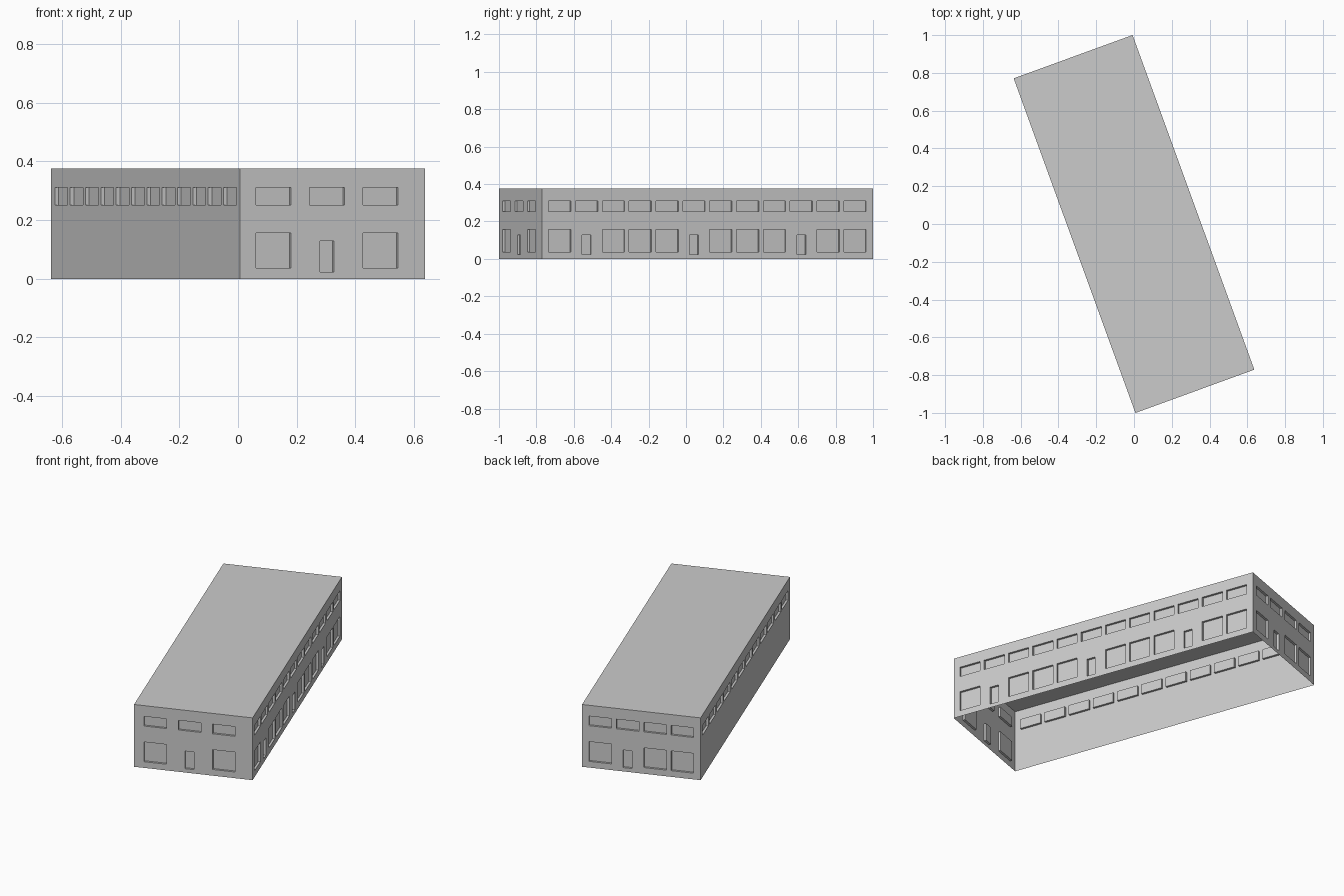
import bpy, bmesh, math

if "Cube" in bpy.data.objects:
    bpy.data.objects.remove(bpy.data.objects["Cube"])

W, L, H = 0.67, 1.885, 0.375      # building width, length, height
TURN = math.radians(20)           # building sits turned on its plot
DEPTH = 0.013                     # recess of windows and doors
UPPER, BIG, DOOR = (0.127, 0.252, 0.310), (0.127, 0.037, 0.156), (0.051, 0.023, 0.129)


def make_object(name, bm, angle):
    bmesh.ops.remove_doubles(bm, verts=bm.verts, dist=1e-5)
    mesh = bpy.data.meshes.new(name)
    bm.to_mesh(mesh)
    bm.free()
    obj = bpy.data.objects.new(name, mesh)
    obj.rotation_euler.z = angle
    bpy.context.collection.objects.link(obj)


def wall(name, length, dist, quarter, start, step, count, ground):
    """Thin wall with recessed openings; ground is one letter per bay: B window, D door."""
    holes = []
    for i in range(count):
        c = -length / 2 + start + i * step
        kinds = [UPPER] + ([{'B': BIG, 'D': DOOR}[ground[i]]] if ground else [])
        holes += [(c - w / 2, c + w / 2, z0, z1) for w, z0, z1 in kinds]
    us = sorted({round(u, 5) for h in holes for u in h[:2]} | {-length / 2, length / 2})
    zs = sorted({z for h in holes for z in h[2:]} | {0, H})
    bm = bmesh.new()

    def quad(*pts):
        bm.faces.new([bm.verts.new((u, d - dist, z)) for u, z, d in pts])

    # wall surface around the openings
    for a, b in zip(us, us[1:]):
        for c, d in zip(zs, zs[1:]):
            mu, mz = (a + b) / 2, (c + d) / 2
            if not any(h[0] < mu < h[1] and h[2] < mz < h[3] for h in holes):
                quad((a, c, 0), (b, c, 0), (b, d, 0), (a, d, 0))
    # recessed panes with reveals
    for a, b, c, d in holes:
        rim = [(a, c), (b, c), (b, d), (a, d)]
        quad(*[(u, z, DEPTH) for u, z in rim])
        for p, q in zip(rim, rim[1:] + rim[:1]):
            quad((*p, 0), (*q, 0), (*q, DEPTH), (*p, DEPTH))
    make_object(name, bm, TURN + quarter * math.pi / 2)


# four walls
wall("front_wall", W, L / 2, 0, 0.120, 0.194, 3, "BDB")
wall("right_wall", L, W / 2, 1, 0.1025, 0.1527, 12, "BDBBBDBBBDBB")
wall("back_wall", W, L / 2, 2, 0.1025, 0.155, 4, "BDBB")
wall("left_wall", L, W / 2, 3, 0.1025, 0.1527, 12, "")

# flat roof (the underside of the building is open)
bm = bmesh.new()
bm.faces.new([bm.verts.new((x * W / 2, y * L / 2, H))
              for x, y in ((-1, -1), (1, -1), (1, 1), (-1, 1))])
make_object("roof", bm, TURN)
